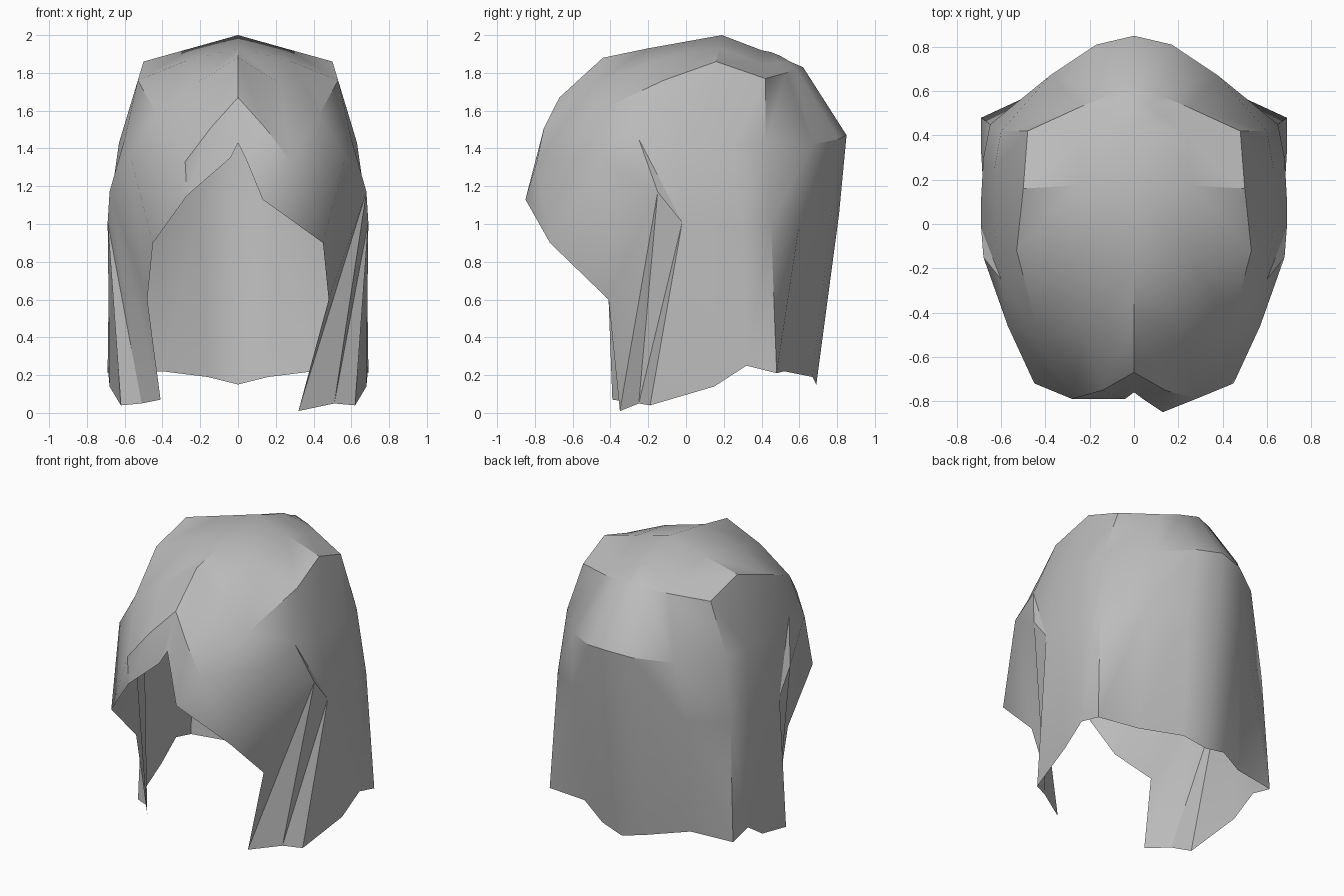
import bpy
import bmesh
from mathutils import Vector

# Remove the default cube only
default_cube = bpy.data.objects.get("Cube")
if default_cube:
    bpy.data.objects.remove(default_cube, do_unlink=True)

# Centre parting, front to back: y, z in hundredths
PARTING = [(-76, 143), (-67, 167), (-44, 188), (-20, 193), (19, 200),
           (40, 192), (45, 191), (50, 189), (55, 186)]

# Strands from front to back, each running crown, temple, cheek, hem
STRANDS = [
    [(13, -85, 113), (45, -72, 90), (48, -41, 60), (32, -35, 1)],
    [(28, -79, 133), (57, -46, 136), (68, -15, 117), (51, -25, 5)],
    [(43, -50, 158), (60, -25, 145), (69, -2, 101), (62, -19, 4)],
    [(53, -12, 176), (63, -2, 143), (69, 12, 100), (68, 15, 14)],
    [(50, 16, 186), (63, 25, 143), (68, 30, 100), (69, 32, 25)],
    [(48, 42, 177), (60, 42, 143), (65, 45, 100), (69, 48, 21)],
    [(24, 53, 180), (38, 67, 142), (43, 60, 100), (40, 52, 22)],
    [(12, 58, 182), (17, 81, 145), (20, 77, 105), (16, 67, 19)],
    [(0, 62, 183), (0, 85, 147), (0, 81, 105), (0, 69, 15)],
]

# The right-hand fringe lock and its tip hang a little differently
RIGHT_FRINGE = {0: (27, -79, 115), 3: (41, -39, 7)}
HEAD_CENTRE = Vector((0, 0, 1.2))


def make_material(name, value):
    """One plain flat colour."""
    mat = bpy.data.materials.new(name)
    mat.use_nodes = True
    colour = (value, value, value, 1)
    mat.diffuse_color = colour
    shader = next(n for n in mat.node_tree.nodes if n.type == "BSDF_PRINCIPLED")
    shader.inputs["Base Color"].default_value = colour
    return mat


def strand_points(index, side):
    """Full strand: parting point, rounded halfway point, then the listed ones."""
    points = list(STRANDS[index])
    if index == 0 and side < 0:
        for row, replacement in RIGHT_FRINGE.items():
            points[row] = replacement
    points = [Vector(p) / 100 for p in points]
    start = Vector((0, *PARTING[index])) / 100
    middle = (start + points[0]) / 2
    if index == 0:
        middle = Vector((.04, -.79, 1.35))
    elif index < 4:
        middle = HEAD_CENTRE + (middle - HEAD_CENTRE) * 1.03
    points = [start, middle] + points
    for p in points:
        p.x *= side
    return points


def add_triangle(bm, corners, side):
    bm.faces.new(corners if side > 0 else corners[::-1])


def build_half(bm, side):
    """Skin neighbouring strands with triangles, facing outwards."""
    grid = [[bm.verts.new(p) for p in strand_points(i, side)]
            for i in range(len(STRANDS))]
    for front, back in zip(grid, grid[1:]):
        for row in range(len(front) - 1):
            add_triangle(bm, [front[row], front[row + 1], back[row]], side)
            add_triangle(bm, [front[row + 1], back[row + 1], back[row]], side)


# Hair shell: two halves welded along the parting
bm = bmesh.new()
for side in (1, -1):
    build_half(bm, side)
bmesh.ops.remove_doubles(bm, verts=bm.verts[:], dist=0.001)
mesh = bpy.data.meshes.new("hair_shell")
bm.to_mesh(mesh)
bm.free()

hair = bpy.data.objects.new("hair_shell", mesh)
bpy.context.collection.objects.link(hair)
mesh.materials.append(make_material("plain grey", 0.5))

# Smooth shading that keeps the folds crisp
for obj in bpy.context.selected_objects:
    obj.select_set(False)
hair.select_set(True)
bpy.context.view_layer.objects.active = hair
bpy.ops.object.shade_smooth_by_angle(angle=0.6)
